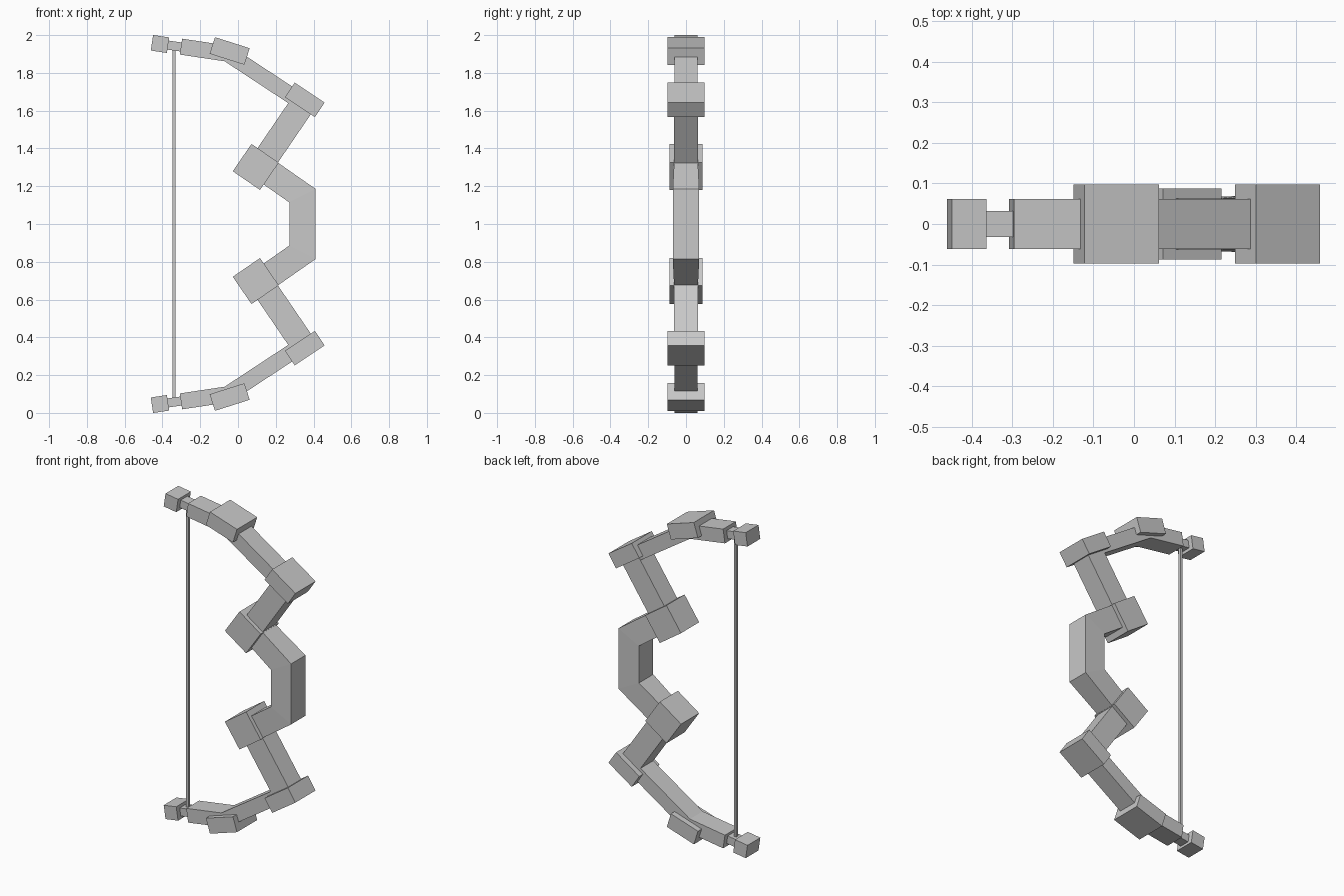
import bpy, bmesh, math
from mathutils import Vector

cube = bpy.data.objects.get("Cube")
if cube:
    bpy.data.objects.remove(cube, do_unlink=True)

grey = bpy.data.materials.new("plain_grey")
grey.use_nodes = True
grey.diffuse_color = (0.58, 0.58, 0.58, 1)
grey.node_tree.nodes["Principled BSDF"].inputs["Base Color"].default_value = grey.diffuse_color


def bar(name, path, thick, widths):
    """Rectangular bar along an (x, z) path with mitred corners; widths are half depths in y."""
    pts = [Vector(p) for p in path]
    dirs = [(b - a).normalized() for a, b in zip(pts, pts[1:])]
    bm = bmesh.new()
    rings = []
    for i, (p, w) in enumerate(zip(pts, widths)):
        before, after = dirs[max(i - 1, 0)], dirs[min(i, len(dirs) - 1)]
        tangent = (before + after).normalized()
        side = Vector((-tangent.y, tangent.x)) * thick / 2 / tangent.dot(after)
        rings.append([bm.verts.new((p.x + s * side.x, t * w, p.y + s * side.y))
                      for s, t in ((-1, -1), (1, -1), (1, 1), (-1, 1))])
    for a, b in zip(rings, rings[1:]):
        for k in range(4):
            n = (k + 1) % 4
            bm.faces.new((a[k], a[n], b[n], b[k]))
    bm.faces.new(rings[0])
    bm.faces.new(rings[-1])
    bmesh.ops.recalc_face_normals(bm, faces=bm.faces)
    mesh = bpy.data.meshes.new(name)
    bm.to_mesh(mesh)
    bm.free()
    mesh.materials.append(grey)
    obj = bpy.data.objects.new(name, mesh)
    bpy.context.collection.objects.link(obj)
    return obj


def block(name, center, length, thick, half_depth, slope, side):
    """Rotated box, given as a short straight bar."""
    a = math.radians(slope)
    step = Vector((math.cos(a), math.sin(a))) * length / 2
    c = Vector(center)
    bar(name, [flip(c - step, side), flip(c + step, side)], thick, [half_depth] * 2)


def flip(p, side):
    """Mirror a point about the middle height for the lower half."""
    return (p[0], 1 + side * (p[1] - 1))


# Upper and lower limbs with their joint blocks
for label, side in (("upper", 1), ("lower", -1)):
    block(label + "_tip_block", (-0.413, 1.953), 0.086, 0.083, 0.062, -8.6, side)
    block(label + "_limb_block", (-0.044, 1.916), 0.193, 0.092, 0.098, -17.6, side)
    block(label + "_elbow_block", (0.354, 1.657), 0.19, 0.093, 0.098, -33.7, side)
    block(label + "_inner_block", (0.094, 1.302), 0.175, 0.175, 0.088, -34.5, side)
    parts = {
        "tip_connector": ([(-0.40, 1.951), (-0.27, 1.933)], 0.048, 0.032),
        "outer_limb": ([(-0.302, 1.939), (-0.055, 1.902), (0.29, 1.675)], 0.085, 0.062),
        "inner_limb": ([(0.335, 1.624), (0.155, 1.36)], 0.132, 0.063),
    }
    for part, (path, thick, depth) in parts.items():
        bar(f"{label}_{part}", [flip(p, side) for p in path], thick, [depth] * len(path))

# Grip, slightly narrower at both ends
grip = [(0.165, 1.273), (0.341, 1.15)]
bar("grip", grip + [flip(p, -1) for p in reversed(grip)], 0.138,
    [0.063, 0.07, 0.07, 0.063])

# Bow string
bar("string", [(-0.339, 0.06), (-0.339, 1.94)], 0.016, [0.008, 0.008])
